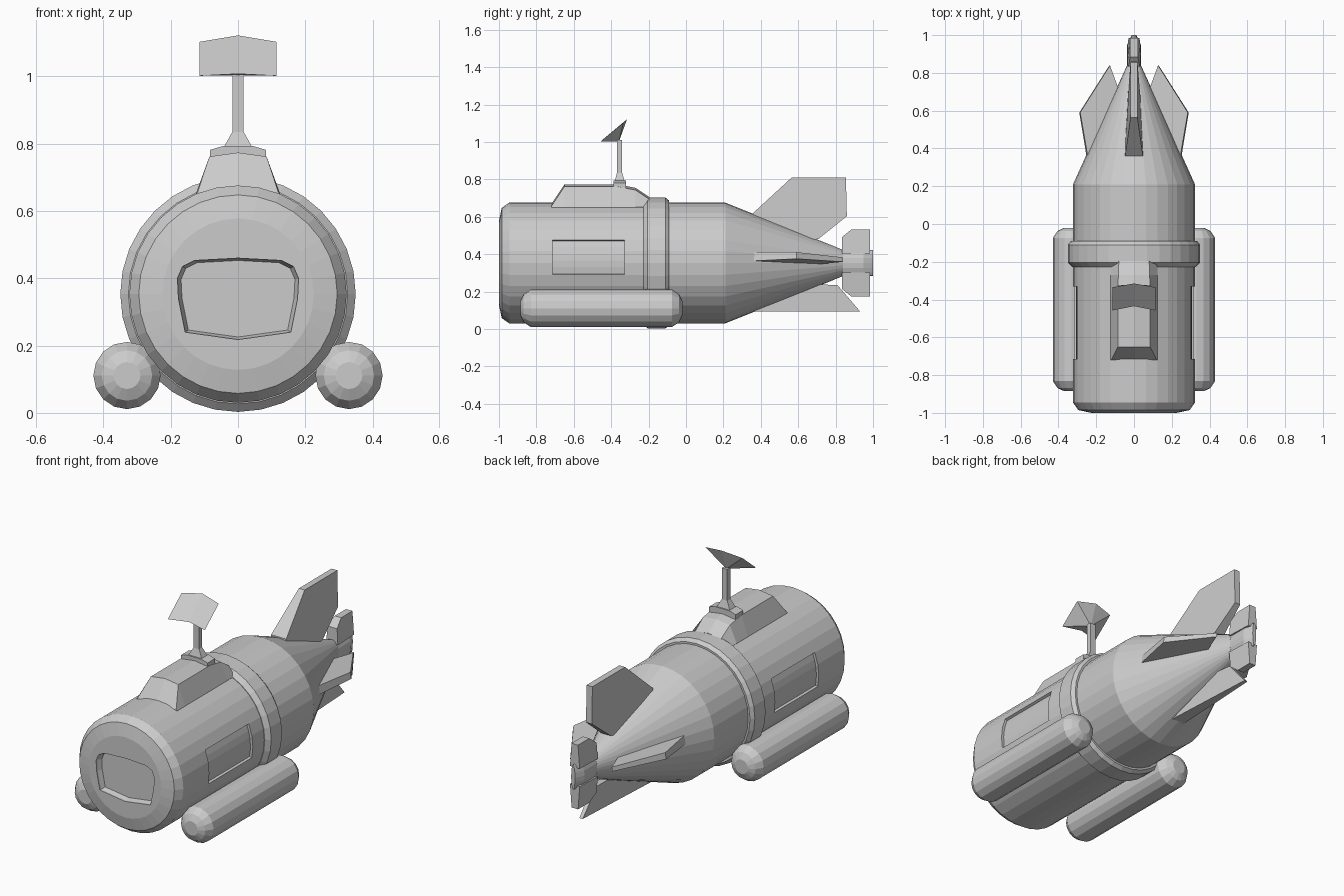
import bpy, bmesh
from math import sin, cos, pi, radians

if "Cube" in bpy.data.objects:
    bpy.data.objects.remove(bpy.data.objects["Cube"])

CZ = 0.353  # height of the hull axis


def loft(name, rings):
    """Bridge equal-length rings of points and cap both ends."""
    bm = bmesh.new()
    vs = [[bm.verts.new(p) for p in r] for r in rings]
    n = len(vs[0])
    for a, b in zip(vs, vs[1:]):
        for i in range(n):
            j = (i + 1) % n
            bm.faces.new((a[i], a[j], b[j], b[i]))
    bm.faces.new(vs[0])
    bm.faces.new(vs[-1][::-1])
    bmesh.ops.recalc_face_normals(bm, faces=bm.faces[:])
    me = bpy.data.meshes.new(name)
    bm.to_mesh(me)
    bm.free()
    ob = bpy.data.objects.new(name, me)
    bpy.context.collection.objects.link(ob)
    return ob


def ellipse(y, rx, rz, n=32, cx=0, cz=CZ):
    return [(cx + rx * cos(2 * pi * i / n), y, cz + rz * sin(2 * pi * i / n))
            for i in range(n)]


def cut(ob, cutter):
    m = ob.modifiers.new("cut", 'BOOLEAN')
    m.operation = 'DIFFERENCE'
    m.solver = 'EXACT'
    m.object = cutter
    bpy.context.view_layer.objects.active = ob
    bpy.ops.object.modifier_apply(modifier=m.name)
    bpy.data.objects.remove(cutter)


def fin(name, angle, outline):
    """Fin in a radial plane; outline holds (y, radius, half thickness)."""
    c, s = cos(radians(angle)), sin(radians(angle))
    rings = [[(r * c - k * t * s, y, CZ + r * s + k * t * c) for y, r, t in outline]
             for k in (-1, 1)]
    return loft(name, rings)


# Hull with rounded nose and tail cone
hull = loft("hull", [ellipse(y, rx, rz) for y, rx, rz in (
    (-1.0, .225, .225), (-.985, .295, .295), (-.945, .323, .323),
    (.21, .323, .323), (.84, .037, .07))])

# Recessed front window
half = [(0, .46), (.13, .453), (.165, .435), (.18, .40), (.177, .34), (.157, .24)]
shape = half + [(0, .218)] + [(-x, z) for x, z in half[:0:-1]]


def window_ring(y, s):
    return [(x * s, y, .345 + (z - .345) * s) for x, z in shape]


cut(hull, loft("window_cutter", [window_ring(-1.05, 1), window_ring(-.99, 1),
                                 window_ring(-.965, .94)]))

# Recessed side panels that follow the hull curve
for sx in (-1, 1):
    angs = [-.19 + .585 * i / 5 for i in range(6)]
    sect = [(.308, a) for a in angs] + [(.36, a) for a in reversed(angs)]
    cut(hull, loft("panel_cutter", [
        [(sx * r * cos(a), y, CZ + r * sin(a)) for r, a in sect] for y in (-.715, -.33)]))

# Band around the middle
loft("hull_band", [ellipse(y, r, r) for y, r in (
    (-.228, .326), (-.205, .35), (-.11, .35), (-.09, .334))])

# Side floats
for sx, side in ((-1, "left"), (1, "right")):
    loft(side + "_float", [ellipse(y, r, r, 16, sx * .33, .111) for y, r in (
        (-.885, .04), (-.868, .075), (-.83, .1), (-.075, .1), (-.037, .075), (-.02, .04))])

# Raised housing on top
loft("top_housing", [
    [(-w, y, .62), (-w, y, .652), (-v, y, z - .012), (0, y, z),
     (v, y, z - .012), (w, y, .652), (w, y, .62)]
    for y, w, v, z in ((-.72, .125, .12, .668), (-.65, .125, .085, .774),
                       (-.37, .125, .085, .774), (-.27, .125, .083, .755),
                       (-.195, .125, .08, .705))])

# Mast base, flare and shaft
loft("mast_base", [[(x, y, z) for x, z in (
    (-.083, .75), (-.083, .782), (-.045, .793), (.045, .793), (.083, .782), (.083, .75))]
    for y in (-.388, -.322)])
loft("mast", [[(sx * wx, -.355 + sy * wy, z) for sx, sy in
               ((-1, -1), (1, -1), (1, 1), (-1, 1))]
              for wx, wy, z in ((.045, .028, .785), (.017, .014, .835), (.017, .014, 1.01))])

# Bent dish panel with a tapered back
bm = bmesh.new()
v = [bm.verts.new(p) for p in (
    (-.115, -.458, 1.002), (0, -.435, 1.008), (.115, -.458, 1.002),
    (.115, -.335, 1.103), (0, -.315, 1.122), (-.115, -.335, 1.103), (0, -.358, 1.004))]
for f in ((0, 1, 4, 5), (1, 2, 3, 4), (0, 6, 1), (1, 6, 2),
          (2, 6, 3), (3, 6, 4), (4, 6, 5), (5, 6, 0)):
    bm.faces.new([v[i] for i in f])
bmesh.ops.recalc_face_normals(bm, faces=bm.faces[:])
dish_mesh = bpy.data.meshes.new("dish")
bm.to_mesh(dish_mesh)
bm.free()
bpy.context.collection.objects.link(bpy.data.objects.new("dish", dish_mesh))

# Tail fins
fin("top_fin", 90, [(.355, .22, .05), (.36, .268, .047), (.565, .457, .018),
                    (.855, .457, .018), (.86, .25, .018), (.71, .13, .03), (.6, .1, .04)])
fin("bottom_fin", -90, [(.36, .258, .04), (.93, .258, .01), (.81, .118, .015),
                        (.72, .115, .02), (.5, .1, .03)])
side_outline = [(.355, .25, .024), (.59, .29, .018), (.84, .13, .012),
                (.715, .085, .018), (.5, .1, .024)]
fin("right_fin", 8, side_outline)
fin("left_fin", 172, side_outline)

# Flattened tail hub with an upper and a lower blade
loft("tail_hub", [ellipse(y, rx, .07, 16) for y, rx in (
    (.83, .037), (.95, .036), (1.0, .012))])
for ang, name in ((90, "upper_blade"), (-90, "lower_blade")):
    fin(name, ang, [(.833, .05, .036), (.835, .14, .03), (.885, .18, .02),
                    (.985, .18, .02), (.985, .05, .03)])
